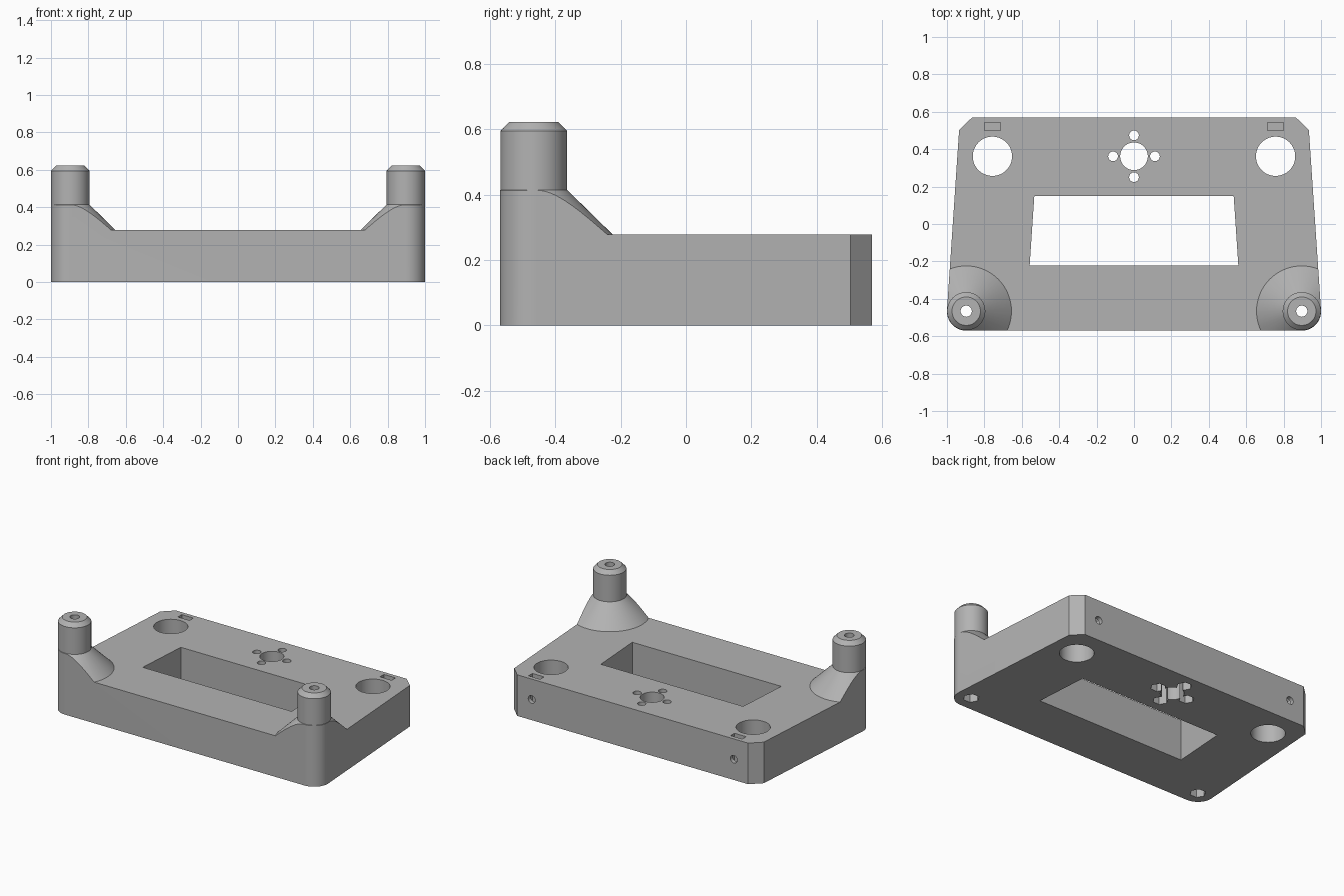
import bpy, bmesh
from math import sin, cos, pi, radians

if "Cube" in bpy.data.objects:
    bpy.data.objects.remove(bpy.data.objects["Cube"], do_unlink=True)

PLATE_TOP = 0.278
POST_X, POST_Y, POST_R = 0.897, -0.466, 0.102
HOLE_Y = 0.362

grey = bpy.data.materials.new("Plain grey")
grey.use_nodes = True
grey.diffuse_color = (0.45, 0.45, 0.45, 1)
grey.node_tree.nodes["Principled BSDF"].inputs["Base Color"].default_value = grey.diffuse_color


def add_object(name, bm):
    bmesh.ops.recalc_face_normals(bm, faces=bm.faces)
    mesh = bpy.data.meshes.new(name)
    bm.to_mesh(mesh)
    bm.free()
    mesh.materials.append(grey)
    obj = bpy.data.objects.new(name, mesh)
    bpy.context.collection.objects.link(obj)
    return obj


def loft(name, rings):
    """Closed solid through equal-length rings of points."""
    bm = bmesh.new()
    loops = [[bm.verts.new(p) for p in ring] for ring in rings]
    for a, b in zip(loops, loops[1:]):
        for i in range(len(a)):
            j = (i + 1) % len(a)
            bm.faces.new((a[i], a[j], b[j], b[i]))
    bm.faces.new(loops[0])
    bm.faces.new(loops[-1])
    return add_object(name, bm)


def prism(name, outline, z0, z1):
    return loft(name, [[(x, y, z) for x, y in outline] for z in (z0, z1)])


def circle(x, y, r, n=48):
    return [(x + r * cos(2 * pi * i / n), y + r * sin(2 * pi * i / n)) for i in range(n)]


def box(name, x, y, w, d, z0, z1):
    return prism(name, [(x - w / 2, y - d / 2), (x + w / 2, y - d / 2),
                        (x + w / 2, y + d / 2), (x - w / 2, y + d / 2)], z0, z1)


def combine(target, tool, operation):
    mod = target.modifiers.new(tool.name, "BOOLEAN")
    mod.operation, mod.solver, mod.object = operation, "EXACT", tool
    bpy.context.view_layer.objects.active = target
    bpy.ops.object.modifier_apply(modifier=mod.name)
    bpy.data.objects.remove(tool, do_unlink=True)


# Slab with two chamfered posts on flared cone feet
body = box("mounting_base", 0, 0, 3, 3, 0, PLATE_TOP)
post_profile = [(0.342, 0.18), (POST_R, 0.415), (POST_R, 0.595), (0.076, 0.622)]
for side in (-1, 1):
    rings = [[(x, y, z) for x, y in circle(side * POST_X, POST_Y, r, 64)] for r, z in post_profile]
    combine(body, loft("post", rings), "UNION")

# Trim everything to the tapered outline with round front corners
half = [(0.865, 0.57), (0.935, 0.503)]
half = half[::-1]
arc = [(POST_X + 0.103 * cos(radians(a)), POST_Y - 0.001 + 0.103 * sin(radians(a)))
       for a in [-90 + 94 * i / 18 for i in range(19)]]
half = arc + half
outline = half + [(-x, y) for x, y in reversed(half)]
combine(body, prism("outline", outline, -0.1, 0.8), "INTERSECT")

# Display window
window = [(-0.558, -0.222), (0.558, -0.222), (0.533, 0.15), (-0.533, 0.15)]
combine(body, prism("window", window, -0.1, 0.5), "DIFFERENCE")


def drill(x, y, r, z0=-0.1, z1=0.8, n=48):
    combine(body, prism("drill", circle(x, y, r, n), z0, z1), "DIFFERENCE")


# Centre bore with four screw holes and hexagonal nut pockets below
drill(0, HOLE_Y, 0.074)
for dx, dy in ((1, 0), (-1, 0), (0, 1), (0, -1)):
    x, y = dx * 0.112, HOLE_Y + dy * 0.112
    drill(x, y, 0.026, n=24)
    drill(x, y, 0.048, z1=0.14, n=6)

for side in (-1, 1):
    # Post bores and nut pockets
    drill(side * POST_X, POST_Y, 0.03, n=32)
    drill(side * POST_X, POST_Y, 0.05, z1=0.12, n=6)
    # Large rear bores, nut slots and set-screw holes
    x = side * 0.757
    drill(x, HOLE_Y, 0.105, n=64)
    combine(body, box("nut_slot", x, 0.521, 0.087, 0.042, 0.09, 0.5), "DIFFERENCE")
    rings = [[(px, y, pz) for px, pz in circle(x, 0.14, 0.026, 24)] for y in (0.4, 0.7)]
    combine(body, loft("set_screw_hole", rings), "DIFFERENCE")

bpy.ops.object.select_all(action="DESELECT")
body.select_set(True)
bpy.context.view_layer.objects.active = body
bpy.ops.object.shade_smooth_by_angle(angle=radians(25))
